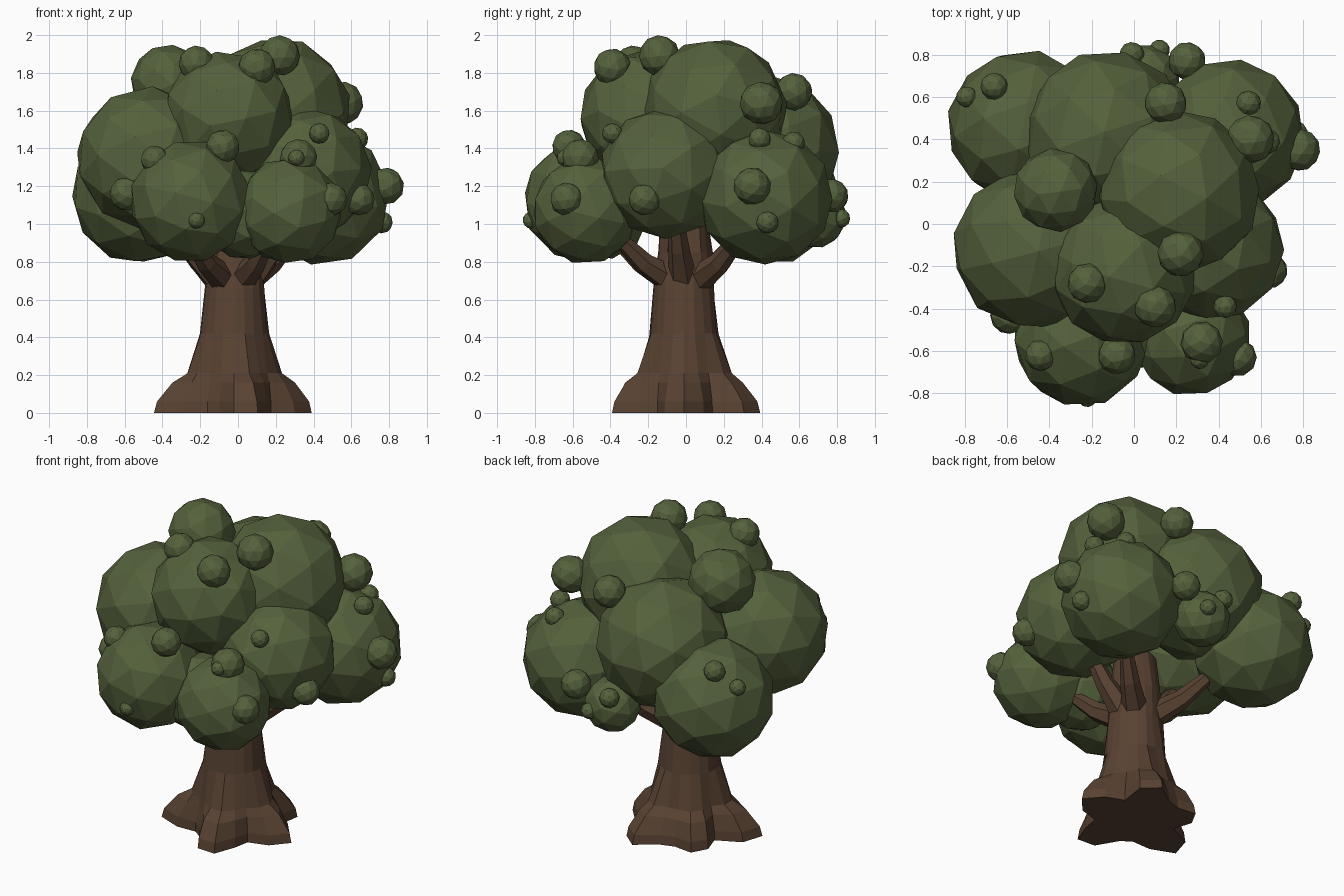
import bpy, bmesh, math, random
from mathutils import Vector, Euler, Matrix

if "Cube" in bpy.data.objects:
    bpy.data.objects.remove(bpy.data.objects["Cube"])

random.seed(4)

def material(name, col):
    m = bpy.data.materials.new(name)
    m.diffuse_color = (*col, 1)
    m.use_nodes = True
    m.node_tree.nodes["Principled BSDF"].inputs["Base Color"].default_value = m.diffuse_color
    return m

BARK = material("bark", (0.10, 0.055, 0.032))
LEAF = material("leaf_green", (0.09, 0.12, 0.045))

def finish(bm, name, mat):
    bmesh.ops.recalc_face_normals(bm, faces=bm.faces)
    me = bpy.data.meshes.new(name)
    bm.to_mesh(me)
    bm.free()
    me.materials.append(mat)
    ob = bpy.data.objects.new(name, me)
    bpy.context.collection.objects.link(ob)
    return ob

def loft(name, rings, mat):
    bm = bmesh.new()
    rows = [[bm.verts.new(p) for p in r] for r in rings]
    n = len(rows[0])
    for a, b in zip(rows, rows[1:]):
        for i in range(n):
            j = (i + 1) % n
            bm.faces.new((a[i], a[j], b[j], b[i]))
    bm.faces.new(rows[0][::-1])
    bm.faces.new(rows[-1])
    return finish(bm, name, mat)

# Trunk: tapered rings whose lower end spreads into root lobes
ROOTS = [(-78, 0.95), (0, 0.92), (66, 1.08), (130, 0.7), (195, 1.15)]

def lobe(a):
    best = 0
    for deg, k in ROOTS:
        d = (a - math.radians(deg) + math.pi) % (2 * math.pi) - math.pi
        best = max(best, k * max(0, 1 - (abs(d) / 0.55) ** 1.5))
    return best

# height, core radius, root reach
PROFILE = [(0.01, 0.24, 0.185), (0.06, 0.24, 0.17), (0.16, 0.225, 0.11), (0.21, 0.21, 0.05),
           (0.42, 0.185, 0.0), (0.66, 0.16, 0.0), (0.85, 0.145, 0.0), (1.1, 0.12, 0.0)]
N = 20
rings = []
for z, r, reach in PROFILE:
    ring = []
    for i in range(N):
        a = 2 * math.pi * i / N
        q = r + reach * lobe(a) + (random.uniform(-0.008, 0.008) if z > 0.1 else 0)
        ring.append((-0.02 + q * math.cos(a), -0.01 + q * math.sin(a), 0 if z < 0.02 else z))
    rings.append(ring)
loft("trunk", rings, BARK)

# Branches reaching into the canopy
def branch(name, p0, p1, r0, r1):
    p0, p1 = Vector(p0), Vector(p1)
    rot = (p1 - p0).to_track_quat('Z', 'Y')
    out = []
    for t, r in ((0, r0), (0.5, (r0 + r1) / 2), (1, r1)):
        c = p0.lerp(p1, t) + Vector((0, 0, -0.03 * math.sin(math.pi * t)))
        out.append([c + rot @ Vector((r * math.cos(k * math.pi / 3), r * math.sin(k * math.pi / 3), 0))
                    for k in range(6)])
    loft(name, out, BARK)

for i, tip in enumerate([(-0.27, -0.4, 0.95), (0.18, -0.38, 0.95), (0.32, 0.3, 0.95),
                         (-0.34, 0.32, 0.98), (-0.4, -0.08, 1.08), (0.32, -0.06, 1.1)]):
    d = Vector((tip[0], tip[1], 0)).normalized() * 0.08
    branch(f"branch_{i + 1}", (d.x - 0.02, d.y, 0.70), tip, 0.08, 0.035)

# Foliage: faceted balls, x y z radius
def ball(name, x, y, z, r):
    bm = bmesh.new()
    rot = Euler([random.uniform(0, 6.28) for _ in range(3)]).to_matrix().to_4x4()
    bmesh.ops.create_icosphere(bm, subdivisions=2, radius=r,
                               matrix=Matrix.Translation((x, y, z)) @ rot)
    finish(bm, name, LEAF)

LARGE = [(-0.48, -0.12, 1.35, 0.38), (-0.52, 0.46, 1.15, 0.365), (-0.25, -0.54, 1.12, 0.325),
         (0.27, -0.53, 1.07, 0.285), (-0.05, -0.22, 1.57, 0.35), (0.21, 0.15, 1.60, 0.39),
         (0.36, -0.11, 1.27, 0.35), (0.45, 0.42, 1.14, 0.36), (-0.13, 0.42, 1.39, 0.40),
         (-0.37, 0.16, 1.75, 0.20), (0.05, 0.68, 1.04, 0.17), (0.04, -0.44, 1.05, 0.24)]
SMALL = [(0.55, 0.40, 1.64, 0.115), (0.15, 0.57, 1.70, 0.10), (0.25, 0.77, 1.15, 0.09),
         (0.78, 0.35, 1.20, 0.10), (0.76, 0.43, 1.01, 0.06), (0.49, -0.63, 1.13, 0.09),
         (0.64, -0.22, 1.13, 0.085), (0.43, -0.39, 1.48, 0.055), (0.32, -0.56, 1.35, 0.10),
         (0.31, -0.64, 1.35, 0.045), (-0.08, -0.62, 1.41, 0.09), (-0.44, -0.62, 1.34, 0.075),
         (-0.22, -0.82, 1.02, 0.045), (-0.59, -0.43, 1.16, 0.09), (-0.22, -0.28, 1.85, 0.095),
         (0.10, -0.39, 1.83, 0.10), (0.22, -0.14, 1.89, 0.11), (-0.66, 0.65, 1.43, 0.065),
         (-0.79, 0.60, 1.34, 0.05), (0.54, 0.57, 1.43, 0.06), (0.63, 0.39, 1.45, 0.06),
         (-0.01, 0.80, 1.14, 0.06), (0.12, 0.82, 1.03, 0.05)]
for i, b in enumerate(LARGE):
    ball(f"foliage_large_{i + 1}", *b)
for i, b in enumerate(SMALL):
    ball(f"foliage_small_{i + 1}", *b)
